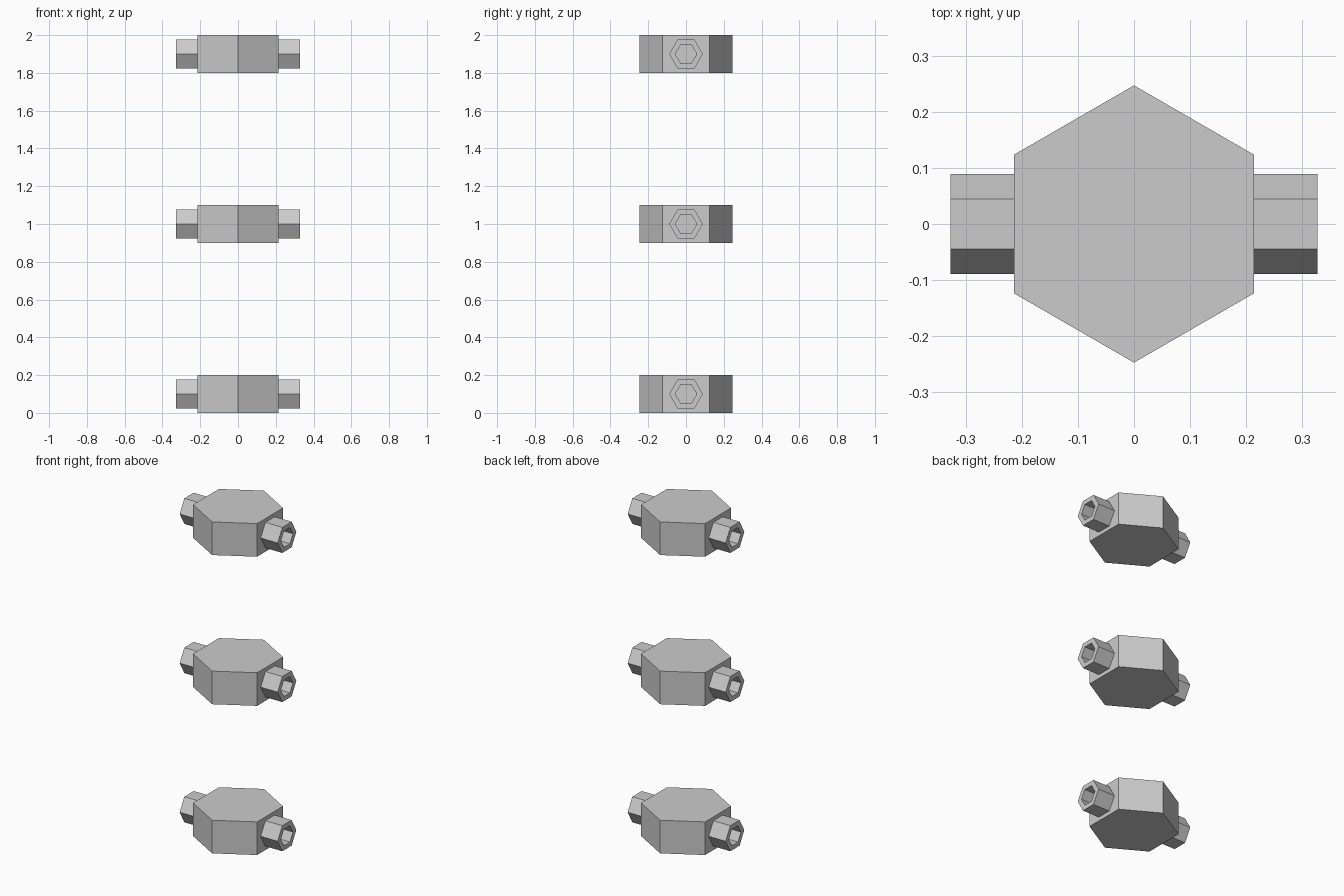
import bpy, bmesh
from math import cos, sin, pi

if "Cube" in bpy.data.objects:
    bpy.data.objects.remove(bpy.data.objects["Cube"])

BODY_R, BODY_H = 0.247, 0.2
FACE_X = BODY_R * cos(pi / 6)
TIP_X = 0.327
OUTER_R, INNER_R = 0.089, 0.057


def make_object(name, bm):
    bmesh.ops.recalc_face_normals(bm, faces=bm.faces)
    mesh = bpy.data.meshes.new(name)
    bm.to_mesh(mesh)
    bm.free()
    obj = bpy.data.objects.new(name, mesh)
    bpy.context.collection.objects.link(obj)
    return obj


# Hexagonal block with corners pointing to front and back
def hex_body(name, z):
    bm = bmesh.new()
    base = [bm.verts.new((BODY_R * sin(i * pi / 3), BODY_R * cos(i * pi / 3), z - BODY_H / 2))
            for i in range(6)]
    face = bm.faces.new(base)
    top = bmesh.ops.extrude_face_region(bm, geom=[face])["geom"]
    bmesh.ops.translate(bm, vec=(0, 0, BODY_H),
                        verts=[v for v in top if isinstance(v, bmesh.types.BMVert)])
    make_object(name, bm)


# Hollow hexagonal tube projecting along x from a flat of the block
def hex_tube(name, side, z):
    bm = bmesh.new()
    loops = []
    for x, r in ((FACE_X, OUTER_R), (TIP_X, OUTER_R), (TIP_X, INNER_R), (FACE_X, INNER_R)):
        loops.append([bm.verts.new((side * x, r * cos(i * pi / 3), z + r * sin(i * pi / 3)))
                      for i in range(6)])
    for k in range(4):
        a, b = loops[k], loops[(k + 1) % 4]
        for i in range(6):
            j = (i + 1) % 6
            bm.faces.new((a[i], a[j], b[j], b[i]))
    make_object(name, bm)


# Three identical fittings stacked with gaps
for level, z in (("lower", 0.1), ("middle", 1.0), ("upper", 1.9)):
    hex_body(level + "_body", z)
    for label, side in (("left", -1), ("right", 1)):
        hex_tube(f"{level}_{label}_tube", side, z)
